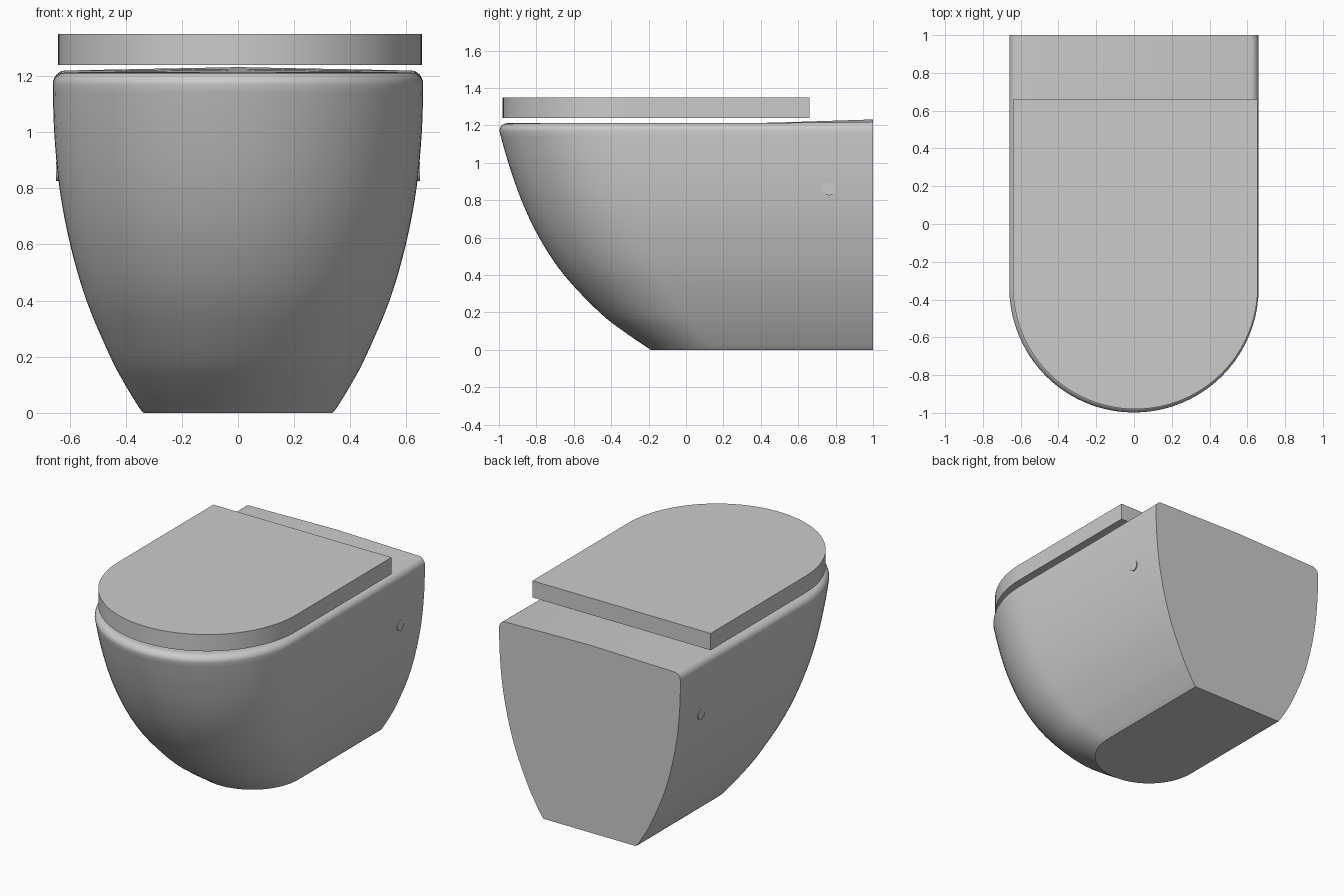
import bpy, bmesh, math
from mathutils import Vector

if "Cube" in bpy.data.objects:
    bpy.data.objects.remove(bpy.data.objects["Cube"])


def material(name, rgb):
    m = bpy.data.materials.new(name)
    m.diffuse_color = (*rgb, 1)
    m.use_nodes = True
    m.node_tree.nodes["Principled BSDF"].inputs["Base Color"].default_value = m.diffuse_color
    return m


ceramic = material("light grey ceramic", (0.60, 0.60, 0.60))
lid_grey = material("warm grey lid", (0.61, 0.59, 0.59))


def finish(bm, name, mat, angle):
    bmesh.ops.recalc_face_normals(bm, faces=bm.faces)
    me = bpy.data.meshes.new(name)
    bm.to_mesh(me)
    bm.free()
    me.materials.append(mat)
    ob = bpy.data.objects.new(name, me)
    bpy.context.collection.objects.link(ob)
    bpy.ops.object.select_all(action='DESELECT')
    ob.select_set(True)
    bpy.context.view_layer.objects.active = ob
    bpy.ops.object.shade_smooth_by_angle(angle=math.radians(angle))
    return ob


def outline(w, front, back, straight=8, arc=20, cx=0):
    """D-shaped outline, right back corner to left back corner; odd count."""
    c = front + w
    right = [(w, back + (c - back) * i / straight) for i in range(straight)]
    right += [(w * math.cos(a), c - w * math.sin(a))
              for a in (math.pi / 2 * i / arc for i in range(arc))]
    pts = right + [(0, front)] + [(-x, y) for x, y in reversed(right)]
    return [(x + cx, y) for x, y in pts]


def smooth_rows(rows, steps=4):
    """Catmull-Rom refinement of a short profile."""
    v = [Vector(r) for r in rows]
    out = []
    for i in range(len(v) - 1):
        a, b, c, d = v[max(i - 1, 0)], v[i], v[i + 1], v[min(i + 2, len(v) - 1)]
        for k in range(steps):
            t = k / steps
            out.append(0.5 * (2 * b + (c - a) * t + (2 * a - 5 * b + 4 * c - d) * t * t
                              + (3 * b - a - 3 * c + d) * t ** 3))
    return out + [v[-1]]


# bowl: D-shaped sections stacked along a curved profile (height, half width, front)
rows = [Vector((0, 0.337, -0.19))]
rows += smooth_rows([(0.015, 0.35, -0.21), (0.1, 0.402, -0.335), (0.2, 0.455, -0.462),
                     (0.4, 0.54, -0.652), (0.6, 0.598, -0.785), (0.8, 0.636, -0.88),
                     (1.0, 0.655, -0.95), (1.17, 0.66, -0.998)])
R = 0.042
rows += [Vector((1.17 + R * math.sin(a), 0.66 - R * (1 - math.cos(a)), -0.998 + R * (1 - math.cos(a))))
         for a in (math.pi / 2 * i / 6 for i in range(1, 7))]


def lift(x, y, z):
    """The top rises gently to a ridge at the back."""
    if z < 1.17:
        return z
    k = max(0, (y - 0.38) / 0.62) * min(1, (z - 1.17) / R)
    return z + k * (0.007 + 0.013 * (1 - abs(x) / 0.66))


bm = bmesh.new()
rings = [[bm.verts.new((x, y, lift(x, y, z))) for x, y in outline(w, f, 1.0)] for z, w, f in rows]
n = len(rings[0])
for lo, hi in zip(rings, rings[1:]):
    for i in range(n - 1):
        bm.faces.new((lo[i], lo[i + 1], hi[i + 1], hi[i]))
# top surface with a centre line
top = rings[-1]
h = n // 2
mid = [bm.verts.new((0, top[i].co.y, lift(0, top[i].co.y, 1.212))) for i in range(h)] + [top[h]]
for i in range(h):
    for s in (top[i:i + 2], [top[n - 1 - i], top[n - 2 - i]]):
        quad = [s[0], s[1], mid[i + 1], mid[i]]
        bm.faces.new(list(dict.fromkeys(quad)))
# underside and flat back wall
bm.faces.new(rings[0])
bm.faces.new([r[0] for r in rings] + [mid[0]] + [r[-1] for r in reversed(rings)])
finish(bm, "bowl", ceramic, 35)

# lid: flat D-shaped slab floating just above the rim
bm = bmesh.new()
low, high = [[bm.verts.new((x, y, z)) for x, y in outline(0.648, -0.98, 0.66, 1, 24, 0.007)]
             for z in (1.24, 1.35)]
bm.faces.new(low)
bm.faces.new(high)
for i in range(len(low)):
    j = (i + 1) % len(low)
    bm.faces.new((low[i], low[j], high[j], high[i]))
finish(bm, "lid", lid_grey, 30)

# fixing caps: small discs on both sides
for side, name in ((1, "right_fixing_cap"), (-1, "left_fixing_cap")):
    bm = bmesh.new()
    bmesh.ops.create_cone(bm, cap_ends=True, segments=24, radius1=0.034, radius2=0.034, depth=0.04)
    for v in bm.verts:
        v.co = (side * (0.628 + v.co.z), 0.765 + v.co.x, 0.86 + v.co.y)
    finish(bm, name, ceramic, 30)
